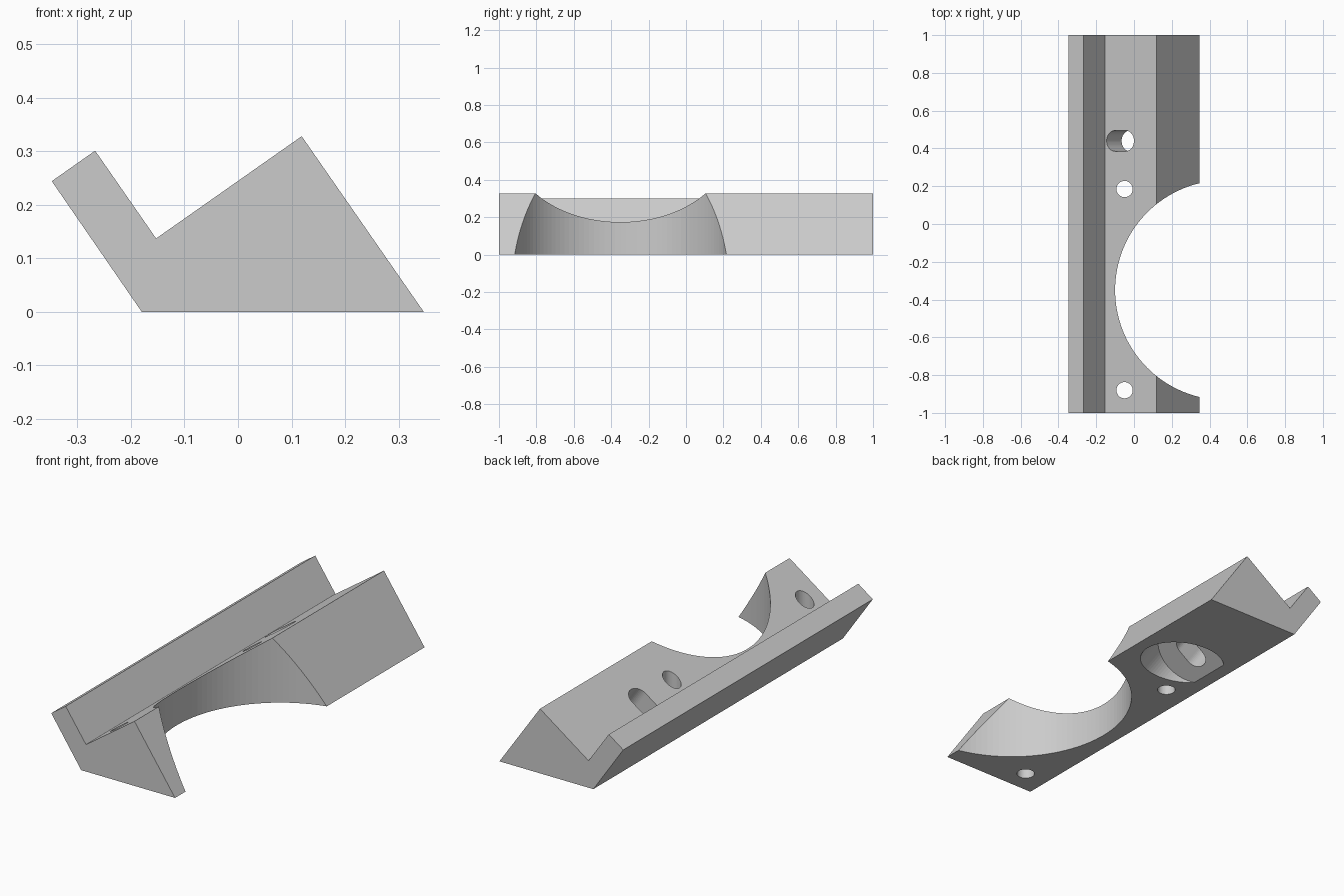
import bpy, bmesh
from math import sin, cos, pi, atan2
from mathutils import Matrix, Vector

cube = bpy.data.objects.get("Cube")
if cube:
    bpy.data.objects.remove(cube, do_unlink=True)

grey = bpy.data.materials.new("plain grey")
grey.use_nodes = True
grey.diffuse_color = (0.6, 0.6, 0.6, 1)
grey.node_tree.nodes["Principled BSDF"].inputs["Base Color"].default_value = (0.6, 0.6, 0.6, 1)


def prism(name, outline, low, high, matrix):
    """Extrude a local xy outline from z=low to z=high, then place it."""
    bm = bmesh.new()
    face = bm.faces.new([bm.verts.new((x, y, low)) for x, y in outline])
    moved = bmesh.ops.extrude_face_region(bm, geom=[face])["geom"]
    verts = [v for v in moved if isinstance(v, bmesh.types.BMVert)]
    bmesh.ops.translate(bm, verts=verts, vec=(0, 0, high - low))
    bmesh.ops.transform(bm, matrix=matrix, verts=bm.verts)
    bmesh.ops.recalc_face_normals(bm, faces=bm.faces)
    mesh = bpy.data.meshes.new(name)
    bm.to_mesh(mesh)
    bm.free()
    mesh.materials.append(grey)
    obj = bpy.data.objects.new(name, mesh)
    bpy.context.collection.objects.link(obj)
    return obj


def slot(radius, half_length=0.0, steps=48):
    """Round outline, stretched along x when half_length is given."""
    pts = []
    for side in (1, -1):
        start = -pi / 2 if side > 0 else pi / 2
        count = steps // 2 + (1 if half_length else 0)
        for i in range(count):
            a = start + 2 * pi * i / steps
            pts.append((side * half_length + radius * cos(a), radius * sin(a)))
    return pts


# Wedge body with a raised lip, extruded along its length
profile = [(-0.18, 0), (0.347, 0), (0.119, 0.328),
           (-0.153, 0.137), (-0.267, 0.301), (-0.348, 0.244)]
body = prism("bracket_body", profile, -1, 1, Matrix.Rotation(pi / 2, 4, "X"))

# Upright cutters: round side bite and two screw holes
cutters = []
for name, x, y, radius, steps in (("side_bite", 0.482, -0.35, 0.582, 128),
                                  ("front_hole", -0.05, -0.88, 0.043, 48),
                                  ("middle_hole", -0.05, 0.185, 0.043, 48)):
    place = Matrix.Translation((x, y, 0))
    cutters.append(prism(name, slot(radius, steps=steps), -0.2, 0.6, place))

# Cutters square to the sloping face: slot and wide bore from below
slope = atan2(0.191, 0.272)
tilt = Matrix.Translation((-0.0725, 0.44, 0.1935)) @ Matrix.Rotation(-slope, 4, "Y")
cutters.append(prism("screw_bore", slot(0.179, steps=80), -0.6, -0.138, tilt))
cutters.append(prism("adjusting_slot", slot(0.055, 0.0335), -0.2, 0.1, tilt))

# Cut the body and discard the cutters
for cutter in cutters:
    cutter.hide_render = True
    mod = body.modifiers.new(cutter.name, "BOOLEAN")
    mod.operation = "DIFFERENCE"
    mod.solver = "EXACT"
    mod.object = cutter
bpy.context.view_layer.update()
result = bpy.data.meshes.new_from_object(
    body.evaluated_get(bpy.context.evaluated_depsgraph_get()))
body.modifiers.clear()
body.data = result
for cutter in cutters:
    bpy.data.objects.remove(cutter, do_unlink=True)
